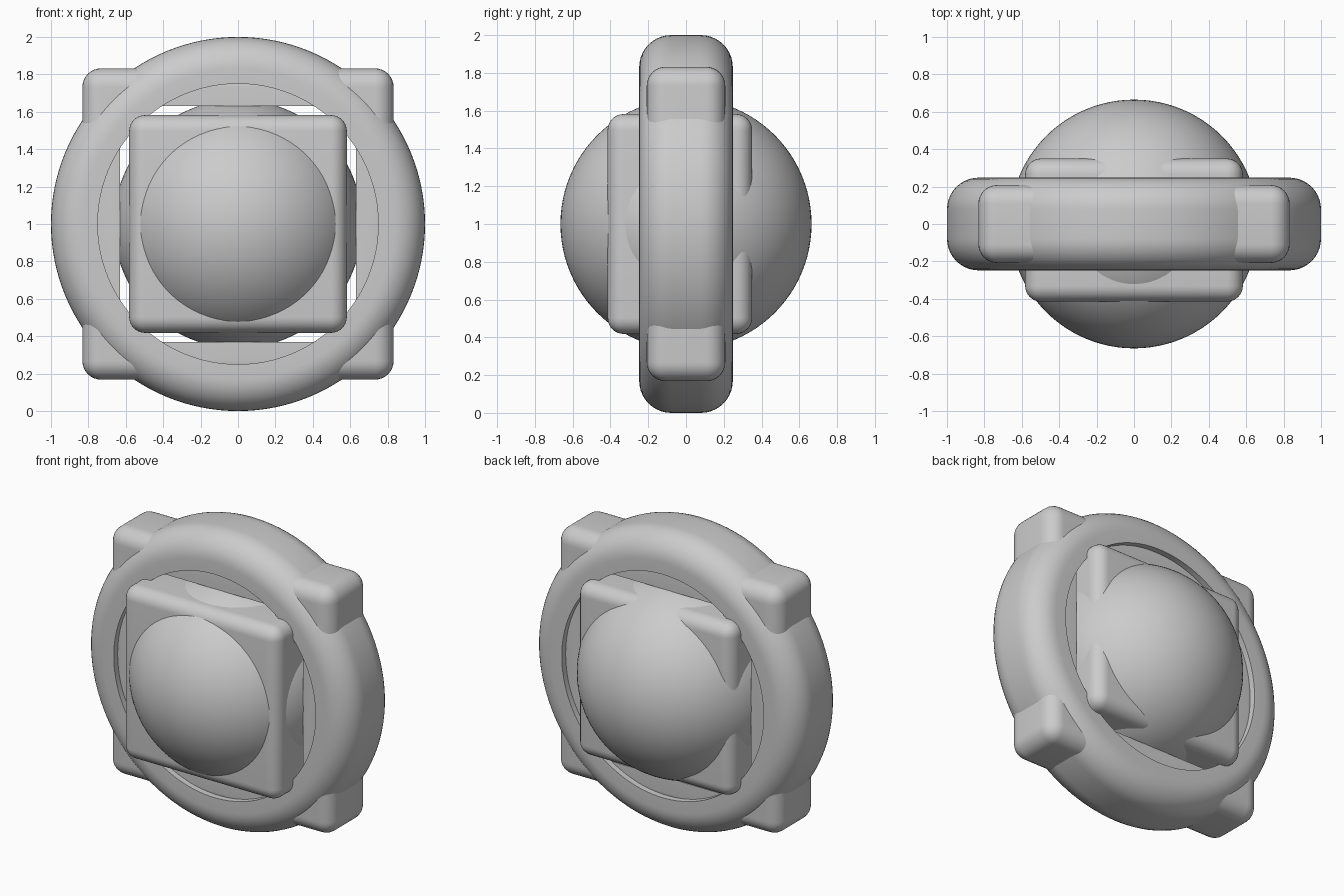
import bpy
import math

if "Cube" in bpy.data.objects:
    bpy.data.objects.remove(bpy.data.objects["Cube"], do_unlink=True)

# Single grey finish
GREY = (0.6, 0.6, 0.6, 1)
grey = bpy.data.materials.new("plain grey")
grey.use_nodes = True
grey.diffuse_color = GREY
grey.node_tree.nodes["Principled BSDF"].inputs["Base Color"].default_value = GREY


def select_only(obj):
    bpy.ops.object.select_all(action="DESELECT")
    obj.select_set(True)
    bpy.context.view_layer.objects.active = obj


def finish(obj, name):
    obj.name = name
    obj.data.materials.clear()
    obj.data.materials.append(grey)
    select_only(obj)
    bpy.ops.object.shade_smooth_by_angle(angle=math.radians(35))


def box(size, y=0.0, bevel=0.0):
    bpy.ops.mesh.primitive_cube_add(size=1, location=(0, y, 1))
    obj = bpy.context.object
    obj.scale = size
    bpy.ops.object.transform_apply(location=False, rotation=False, scale=True)
    if bevel:
        mod = obj.modifiers.new("round edges", "BEVEL")
        mod.width, mod.segments = bevel, 8
        bpy.ops.object.modifier_apply(modifier=mod.name)
    return obj


# Outer ring: lathe a section with rounded outer corners and a sharp bore
INNER, OUTER, HALF, ROUND, STEPS, SIDES = 0.75, 1.0, 0.248, 0.17, 10, 128
profile = [(INNER, -HALF)]
for side in (-1, 1):
    for i in range(STEPS + 1):
        a = math.pi / 2 * i / STEPS
        if side == 1:
            a = math.pi / 2 - a
        profile.append((OUTER - ROUND + ROUND * math.sin(a),
                        side * (HALF - ROUND + ROUND * math.cos(a))))
profile.append((INNER, HALF))
n = len(profile)
verts = [(r * math.cos(t), y, r * math.sin(t))
         for t in (math.tau * k / SIDES for k in range(SIDES)) for r, y in profile]
faces = [(k * n + j, k * n + (j + 1) % n,
          (k + 1) % SIDES * n + (j + 1) % n, (k + 1) % SIDES * n + j)
         for k in range(SIDES) for j in range(n)]
mesh = bpy.data.meshes.new("outer_ring")
mesh.from_pydata(verts, [], faces)
ring = bpy.data.objects.new("outer_ring", mesh)
ring.location.z = 1
bpy.context.collection.objects.link(ring)
select_only(ring)
bpy.ops.object.mode_set(mode="EDIT")
bpy.ops.mesh.select_all(action="SELECT")
bpy.ops.mesh.normals_make_consistent(inside=False)
bpy.ops.object.mode_set(mode="OBJECT")
finish(ring, "outer_ring")

# Square frame whose rounded corners poke out through the ring
frame = box((1.664, 0.416, 1.664), bevel=0.1)
cutter = box((1.26, 1, 1.26))
select_only(frame)
mod = frame.modifiers.new("opening", "BOOLEAN")
mod.operation, mod.object, mod.solver = "DIFFERENCE", cutter, "EXACT"
bpy.ops.object.modifier_apply(modifier=mod.name)
bpy.data.objects.remove(cutter, do_unlink=True)
finish(frame, "square_frame")

# Rounded block in the middle, set slightly forward
finish(box((1.164, 0.765, 1.164), y=-0.0325, bevel=0.085), "centre_block")

# Ball bulging through the block on every side
bpy.ops.mesh.primitive_uv_sphere_add(segments=96, ring_count=48, radius=0.665, location=(0, 0, 1))
finish(bpy.context.object, "centre_ball")
